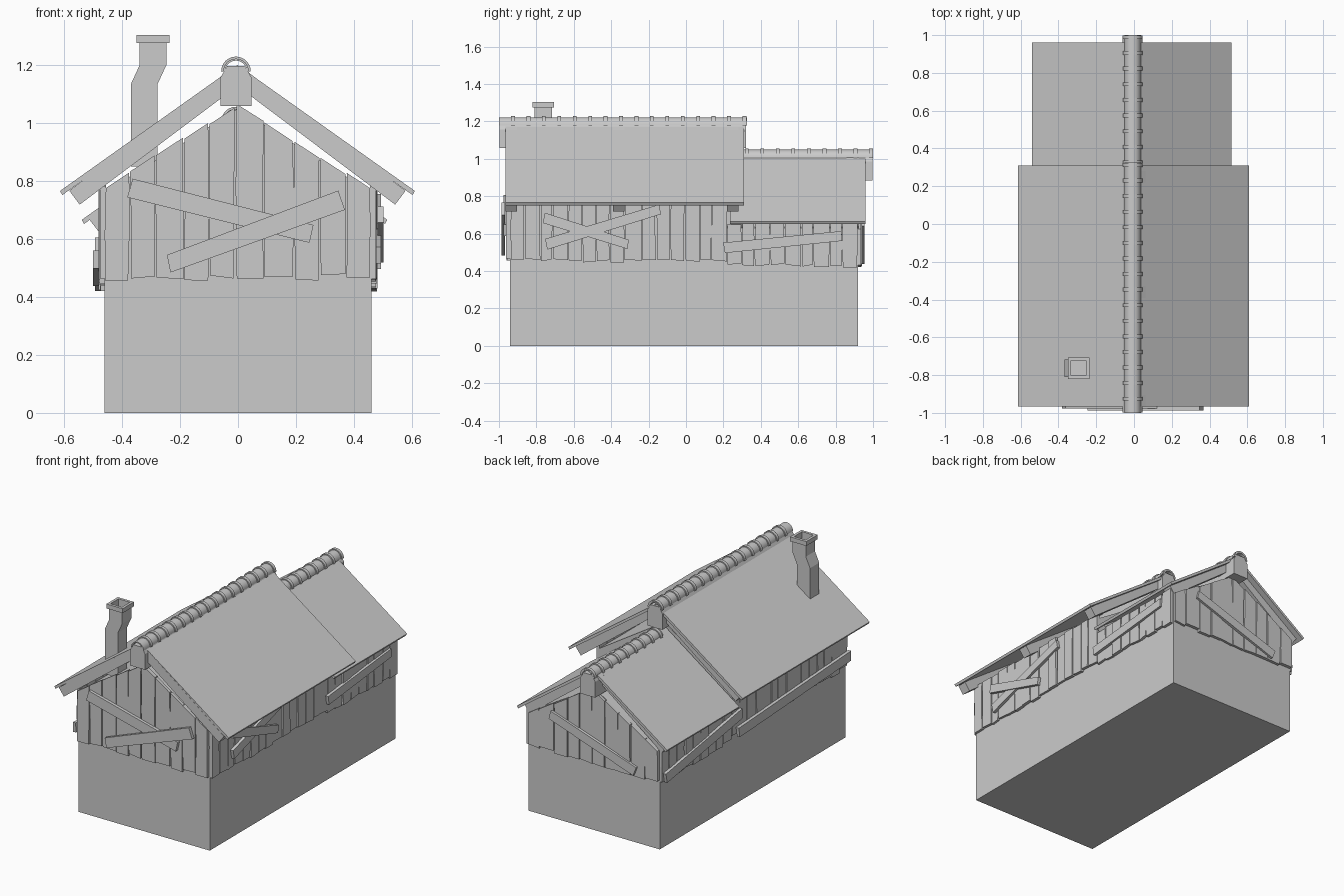
import bpy, bmesh, math, random

if "Cube" in bpy.data.objects:
    bpy.data.objects.remove(bpy.data.objects["Cube"])

random.seed(4)
CX = -0.007   # ridge centre line


def prism(bm, pts, a, b, along='Y'):
    """Extrude a 2D outline (u, z) from a to b along Y (u = x) or X (u = y)."""
    place = (lambda u, v, w: (u, w, v)) if along == 'Y' else (lambda u, v, w: (w, u, v))
    r1 = [bm.verts.new(place(u, v, a)) for u, v in pts]
    r2 = [bm.verts.new(place(u, v, b)) for u, v in pts]
    n = len(pts)
    bm.faces.new(r1)
    bm.faces.new(r2[::-1])
    for i in range(n):
        j = (i + 1) % n
        bm.faces.new((r1[j], r1[i], r2[i], r2[j]))


def finish(name, bm):
    bmesh.ops.recalc_face_normals(bm, faces=bm.faces)
    me = bpy.data.meshes.new(name)
    bm.to_mesh(me)
    bm.free()
    ob = bpy.data.objects.new(name, me)
    bpy.context.collection.objects.link(ob)
    return ob


def bar(p, q, w, rough=0.0):
    """Outline of a straight board between p and q with width w."""
    dx, dz = q[0] - p[0], q[1] - p[1]
    l = math.hypot(dx, dz)
    nx, nz = -dz / l * w / 2, dx / l * w / 2
    j = lambda: random.uniform(-rough, rough)
    return [(p[0] + nx + j(), p[1] + nz + j()), (p[0] - nx + j(), p[1] - nz + j()),
            (q[0] - nx + j(), q[1] - nz + j()), (q[0] + nx + j(), q[1] + nz + j())]


def gable(half, eave, apex):
    return [(-half, 0), (half, 0), (half, eave), (0, apex), (-half, eave)]


# House body: tall front part and lower rear part
for name, y0, y1, eave, apex in (("front_body", -0.94, 0.22, 0.76, 1.05),
                                 ("rear_body", 0.22, 0.92, 0.63, 0.9)):
    bm = bmesh.new()
    prism(bm, gable(0.46, eave, apex), y0, y1)
    finish(name, bm)


def planks(name, u0, u1, n, bottom, top, w0, along):
    """Row of uneven vertical planks; top is a function of u, w0 the wall plane."""
    bm = bmesh.new()
    step = (u1 - u0) / n
    out = math.copysign(1, w0)
    cuts = [u0 + step * i + (random.uniform(-.12, .12) * step if 0 < i < n else 0)
            for i in range(n + 1)]
    for l, r in zip(cuts, cuts[1:]):
        j = lambda s=.006: random.uniform(-s, s)
        zb = bottom + j(.008)
        zt = j(.006)
        mid = (bottom + top((l + r) / 2)) / 2
        pts = [(l + .003 + j(.003), zb + j()), (r - .003 + j(.003), zb + j()),
               (r - .002 + j(.003), mid + j(.03)), (r - .003 + j(.002), top(r) + zt)]
        if l < 0 < r and along == 'Y':
            pts.append((0, top(0) + zt))
        pts += [(l + .003 + j(.002), top(l) + zt), (l + .002 + j(.003), mid + j(.03))]
        prism(bm, pts, w0 - out * .004, w0 + out * random.uniform(.014, .022), along)
    finish(name, bm)


planks("front_gable_planks", -0.46, 0.46, 10, 0.465, lambda u: 1.06 - .62 * abs(u), -0.94, 'Y')
planks("rear_gable_planks", -0.46, 0.46, 10, 0.43, lambda u: 0.9 - .6 * abs(u), 0.92, 'Y')
for side, s in (("right", 1), ("left", -1)):
    planks(side + "_front_planks", -0.94, 0.22, 15, 0.455, lambda u: 0.785, s * 0.46, 'X')
    planks(side + "_rear_planks", 0.22, 0.92, 9, 0.43, lambda u: 0.655, s * 0.46, 'X')

# Repair boards nailed over the planks
for name, p, q, w, d, along in (
        ("front_board_a", (-0.37, 0.775), (0.25, 0.62), .065, -0.965, 'Y'),
        ("front_board_b", (-0.24, 0.51), (0.36, 0.735), .062, -0.975, 'Y'),
        ("right_board_a", (-0.745, 0.545), (-0.14, 0.73), .055, 0.482, 'X'),
        ("right_board_b", (-0.76, 0.68), (-0.31, 0.545), .055, 0.489, 'X'),
        ("right_board_c", (0.2, 0.52), (0.83, 0.59), .058, 0.482, 'X'),
        ("left_board_a", (0.9, 0.45), (0.14, 0.575), .06, -0.482, 'X'),
        ("left_board_b", (0.18, 0.47), (-0.94, 0.53), .06, -0.488, 'X'),
        ("rear_board", (0.29, 0.67), (-0.31, 0.47), .06, 0.942, 'Y')):
    bm = bmesh.new()
    prism(bm, bar(p, q, w, .006), d - math.copysign(.008, d), d + math.copysign(.012, d), along)
    finish(name, bm)


def roof(name, cx, drop, half, y0, y1, rafter_x, rafter_ys):
    """Pair of roof sheets with rafters beneath."""
    bm = bmesh.new()
    rf = bmesh.new()
    z = lambda x: 1.2 - drop - .71 * x
    for s in (-1, 1):
        prism(bm, [(cx, z(0)), (cx + s * half, z(half)), (cx + s * (half - .008), z(half) - .014),
                   (cx, z(0) - .02)], y0, y1)
        low = (s * (rafter_x - .018), 1.155 - drop - .75 * (rafter_x - .03))
        top = (s * .02, low[1] + .752 * (rafter_x - .038))
        for y in rafter_ys:
            prism(rf, bar((cx + low[0], low[1]), (cx + top[0], top[1]), .06), y - .031, y + .031)
    finish(name + "_sheets", bm)
    finish(name + "_rafters", rf)


roof("front_roof", -0.002, 0.0, 0.612, -0.965, 0.31, 0.58, (-0.935, -0.36, 0.25))
roof("rear_roof", -0.012, 0.16, 0.527, 0.235, 0.96, 0.5, (0.27, 0.89))


def ridge(name, y0, y1, zc, rings):
    """Chamfered ridge beam covered with half-round tiles and collars."""
    bm = bmesh.new()
    x = .053
    prism(bm, [(CX - x, zc - .12), (CX + x, zc - .12), (CX + x, zc - .02), (CX + .03, zc + .018),
               (CX - .03, zc + .018), (CX - x, zc - .02)], y0 + .003, y1 - .003)
    finish(name + "_beam", bm)

    def arc(r, t, n=12):
        a = [math.pi * i / n for i in range(n + 1)]
        return ([(CX + r * math.cos(k), zc + r * math.sin(k)) for k in a] +
                [(CX + (r - t) * math.cos(k), zc + (r - t) * math.sin(k)) for k in reversed(a)])
    bm = bmesh.new()
    prism(bm, arc(.044, .007), y0, y1)
    for y in rings:
        prism(bm, arc(.051, .01), y - .01, y + .01)
    ob = finish(name + "_tiles", bm)
    for o in bpy.context.selected_objects:
        o.select_set(False)
    ob.select_set(True)
    bpy.context.view_layer.objects.active = ob
    bpy.ops.object.shade_smooth_by_angle(angle=math.radians(35))


ridge("front_ridge", -1.0, 0.325, 1.178, [-0.925 + .0825 * i for i in range(16)])
ridge("rear_ridge", 0.30, 1.0, 1.005, [0.325 + .083 * i for i in range(9)])

# Crooked chimney: square loops stacked up, over the cap lip and down the flue
bm = bmesh.new()
loops = []
for cx, z, h in ((-.323, .85, .046), (-.323, 1.135, .046), (-.293, 1.2, .046), (-.293, 1.275, .046),
                 (-.293, 1.275, .057), (-.293, 1.303, .057), (-.293, 1.303, .04), (-.293, 1.2, .04)):
    loops.append([bm.verts.new((cx + h * a, -.763 + h * b, z))
                  for a, b in ((-1, -1), (1, -1), (1, 1), (-1, 1))])
for lo, hi in zip(loops, loops[1:]):
    for i in range(4):
        j = (i + 1) % 4
        bm.faces.new((lo[i], lo[j], hi[j], hi[i]))
bm.faces.new(loops[0][::-1])
bm.faces.new(loops[-1])
finish("chimney", bm)
